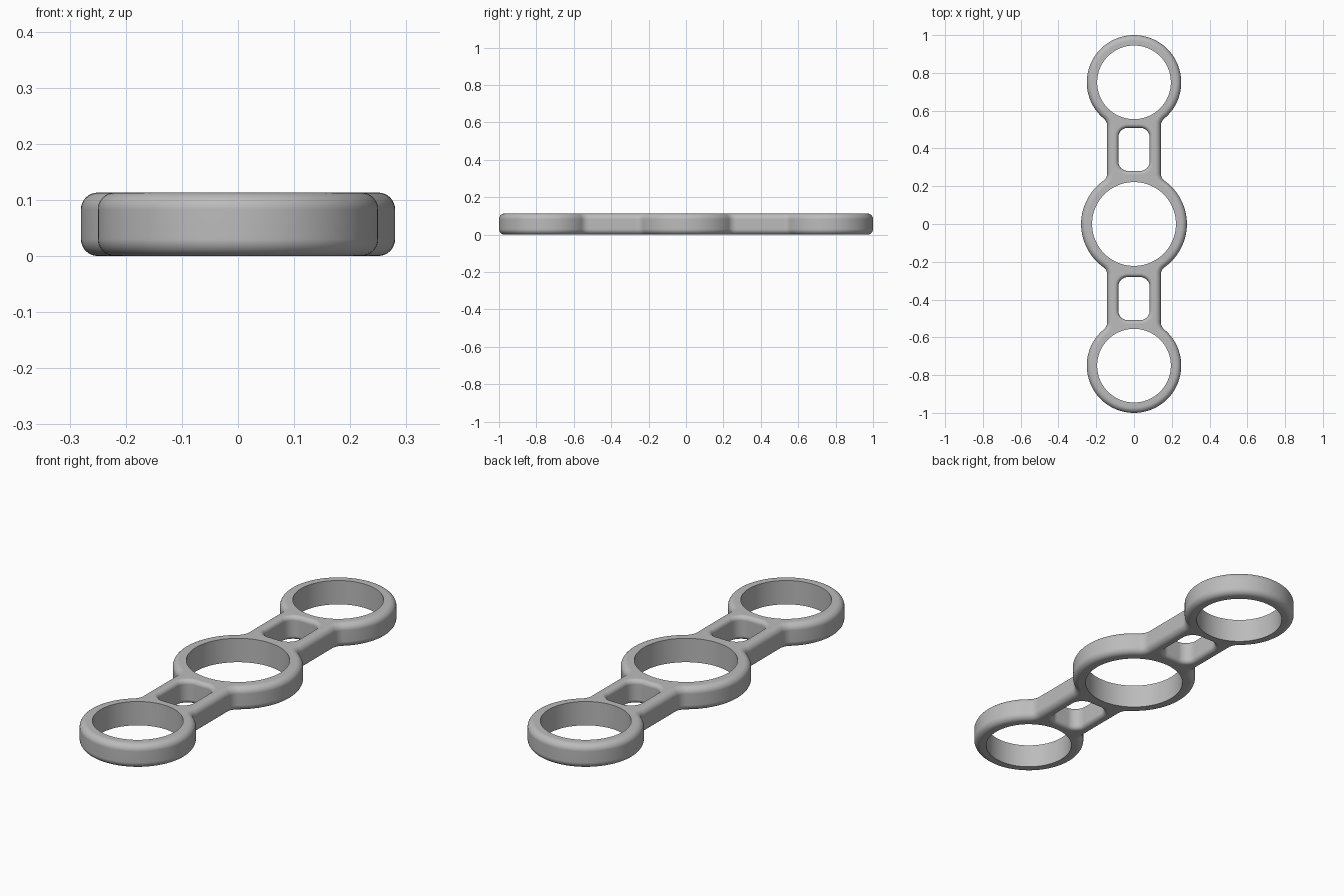
import bpy, bmesh
from math import sin, cos, pi, atan2, sqrt

if "Cube" in bpy.data.objects:
    bpy.data.objects.remove(bpy.data.objects["Cube"])

HEIGHT = 0.113
MID_R, END_R, END_Y = 0.28, 0.25, 0.75     # outer radii and end ring centre
MID_HOLE, END_HOLE = 0.222, 0.195
BAR, FILLET = 0.142, 0.05                  # bar half width, blend radius


def arc(cx, cy, r, a0, a1, n):
    return [(cx + r * cos(a0 + (a1 - a0) * i / n),
             cy + r * sin(a0 + (a1 - a0) * i / n)) for i in range(n + 1)]


def outline(d):
    """Three discs joined by filleted bars, inset by d."""
    cx = BAR + FILLET
    dy0 = sqrt((MID_R + FILLET) ** 2 - cx ** 2)
    dy1 = sqrt((END_R + FILLET) ** 2 - cx ** 2)
    a, b = atan2(dy0, cx), atan2(dy1, cx)
    q = arc(0, 0, MID_R - d, 0, a, 14)
    q += arc(cx, dy0, FILLET + d, a + pi, pi, 8)[1:]
    q += arc(cx, END_Y - dy1, FILLET + d, pi, pi - b, 8)
    q += arc(0, END_Y, END_R - d, -b, pi / 2, 32)[1:]
    half = q + [(-x, y) for x, y in reversed(q[:-1])]
    return half + [(x, -y) for x, y in reversed(half[1:-1])]


def window(side):
    """Rounded rectangular slot in a bar, widened by d."""
    def loop(d):
        hx, hy, r, pts = 0.083, 0.114, 0.05, []
        for k, (sx, sy) in enumerate([(1, 1), (-1, 1), (-1, -1), (1, -1)]):
            pts += arc(sx * (hx - r), side * 0.395 + sy * (hy - r), r + d,
                       k * pi / 2, (k + 1) * pi / 2, 8)
        return pts
    return loop


def hole(y, r):
    return lambda d: arc(0, y, r, 0, 2 * pi, 96)[:-1]


def rounded_layers(r, n=8):
    """(inset, height) pairs for a wall with rounded bottom and top edges."""
    low = [(r - r * sin(t), r - r * cos(t))
           for t in (pi / 2 * i / n for i in range(n + 1))]
    return low + [(d, HEIGHT - z) for d, z in reversed(low)]


bm = bmesh.new()
caps = {0: [], 1: []}


def wall(loop, layers):
    rings = [[bm.verts.new((x, y, z)) for x, y in loop(d)] for d, z in layers]
    n = len(rings[0])
    for lo, hi in zip(rings, rings[1:]):
        for i in range(n):
            j = (i + 1) % n
            bm.faces.new((lo[i], lo[j], hi[j], hi[i]))
    for key, ring in ((0, rings[0]), (1, rings[-1])):
        caps[key] += [bm.edges.get((ring[i], ring[(i + 1) % n])) for i in range(n)]


# Outer wall, slots and ring bores
straight = [(0, 0), (0, HEIGHT)]
wall(outline, rounded_layers(0.03))
wall(hole(0, MID_HOLE), straight)
for s in (1, -1):
    wall(window(s), rounded_layers(0.02))
    wall(hole(s * END_Y, END_HOLE), straight)

# Flat bottom and top
for key, nz in ((0, -1), (1, 1)):
    bmesh.ops.triangle_fill(bm, edges=caps[key], use_beauty=True, normal=(0, 0, nz))
bmesh.ops.recalc_face_normals(bm, faces=bm.faces)

mesh = bpy.data.meshes.new("triple_ring_link")
bm.to_mesh(mesh)
bm.free()
body = bpy.data.objects.new("triple_ring_link", mesh)
bpy.context.collection.objects.link(body)

grey = bpy.data.materials.new("plain grey")
grey.use_nodes = True
colour = (0.5, 0.5, 0.5, 1)
grey.diffuse_color = colour
grey.node_tree.nodes["Principled BSDF"].inputs["Base Color"].default_value = colour
mesh.materials.append(grey)

bpy.ops.object.select_all(action='DESELECT')
body.select_set(True)
bpy.context.view_layer.objects.active = body
bpy.ops.object.shade_smooth_by_angle(angle=pi / 6)
weighted = body.modifiers.new("weighted_normals", 'WEIGHTED_NORMAL')
weighted.keep_sharp = True
